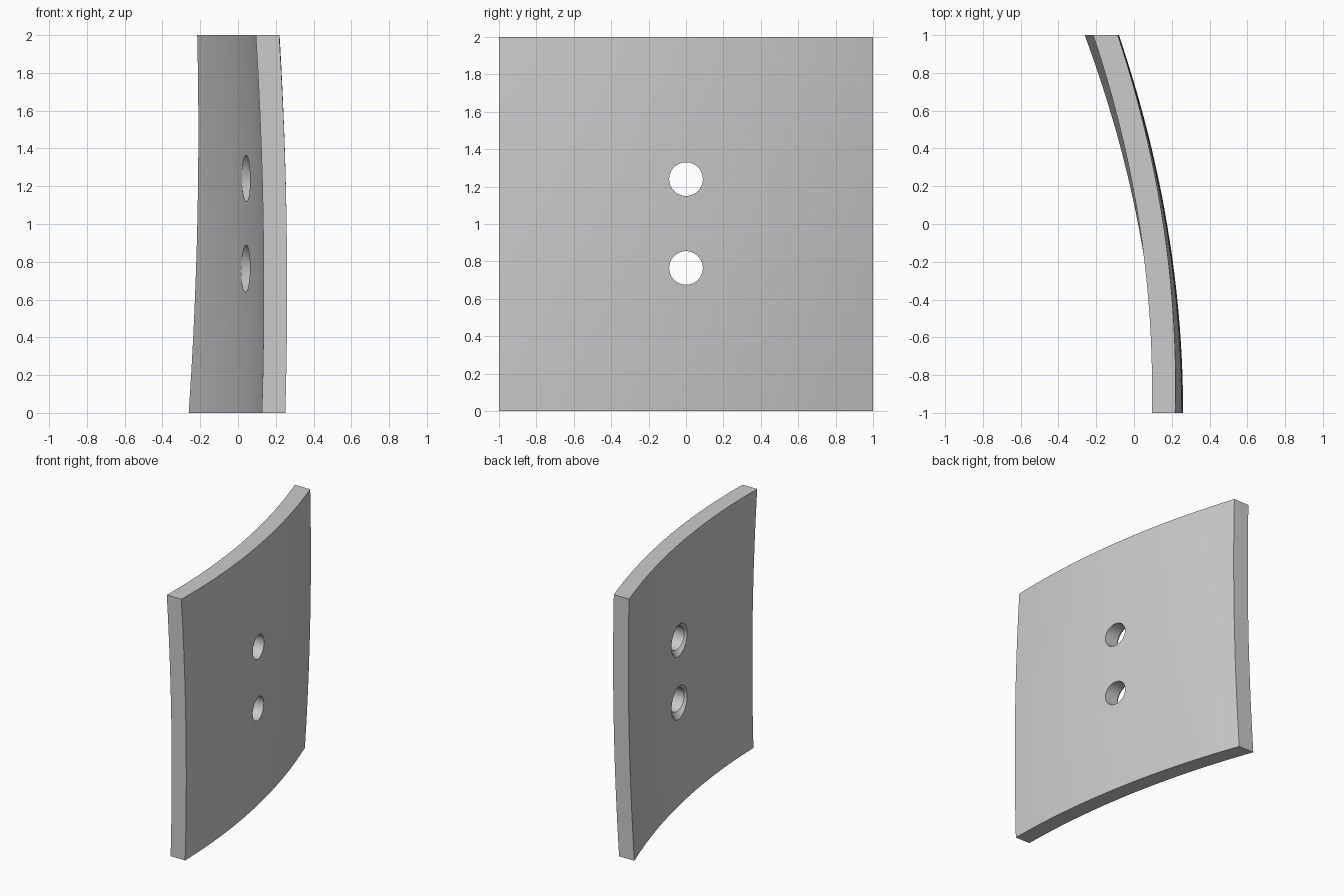
import bpy, bmesh, math

if "Cube" in bpy.data.objects:
    bpy.data.objects.remove(bpy.data.objects["Cube"])

SEG = 32


def outer_x(y, z):
    # outer face: arc across y, gentle bow in z whose crest climbs with y
    crest = 1.07 + 0.42 * y
    return 0.175 - 0.17 * y - 0.085 * y * y - 0.023 * (z - crest) ** 2


def thickness(y):
    return 0.127 + 0.003 * y


def make_object(name, bm):
    bmesh.ops.recalc_face_normals(bm, faces=bm.faces[:])
    mesh = bpy.data.meshes.new(name)
    bm.to_mesh(mesh)
    bm.free()
    obj = bpy.data.objects.new(name, mesh)
    bpy.context.collection.objects.link(obj)
    return obj


# Curved plate: a flat grid extruded into a slab, then bent
bm = bmesh.new()
bmesh.ops.create_grid(bm, x_segments=SEG, y_segments=SEG, size=1)
ext = bmesh.ops.extrude_face_region(bm, geom=bm.faces[:], use_keep_orig=True)
inner = {g for g in ext["geom"] if isinstance(g, bmesh.types.BMVert)}
for v in bm.verts:
    y, z = v.co.x, v.co.y + 1
    x = outer_x(y, z) - (thickness(y) if v in inner else 0)
    v.co = (x, y, z)
plate = make_object("curved_plate", bm)


# Countersunk screw hole cutter, turned around the x axis
def hole_cutter(z):
    profile = [(-0.03, 0.198), (0.078, 0.09), (0.4, 0.09)]
    bm = bmesh.new()
    n = 48
    rings = [[bm.verts.new((x, r * math.cos(2 * math.pi * i / n),
                            z + r * math.sin(2 * math.pi * i / n)))
              for i in range(n)] for x, r in profile]
    for a, b in zip(rings, rings[1:]):
        for i in range(n):
            j = (i + 1) % n
            bm.faces.new((a[i], a[j], b[j], b[i]))
    bm.faces.new(rings[0])
    bm.faces.new(rings[-1])
    return make_object("hole_cutter", bm)


# Cut the two holes
bpy.context.view_layer.objects.active = plate
plate.select_set(True)
for z in (0.765, 1.24):
    cutter = hole_cutter(z)
    cutter.hide_render = True
    mod = plate.modifiers.new("screw_hole", 'BOOLEAN')
    mod.operation = 'DIFFERENCE'
    mod.solver = 'EXACT'
    mod.object = cutter
    bpy.ops.object.modifier_apply(modifier=mod.name)
    bpy.data.objects.remove(cutter)

bpy.ops.object.shade_smooth_by_angle(angle=math.radians(30))
